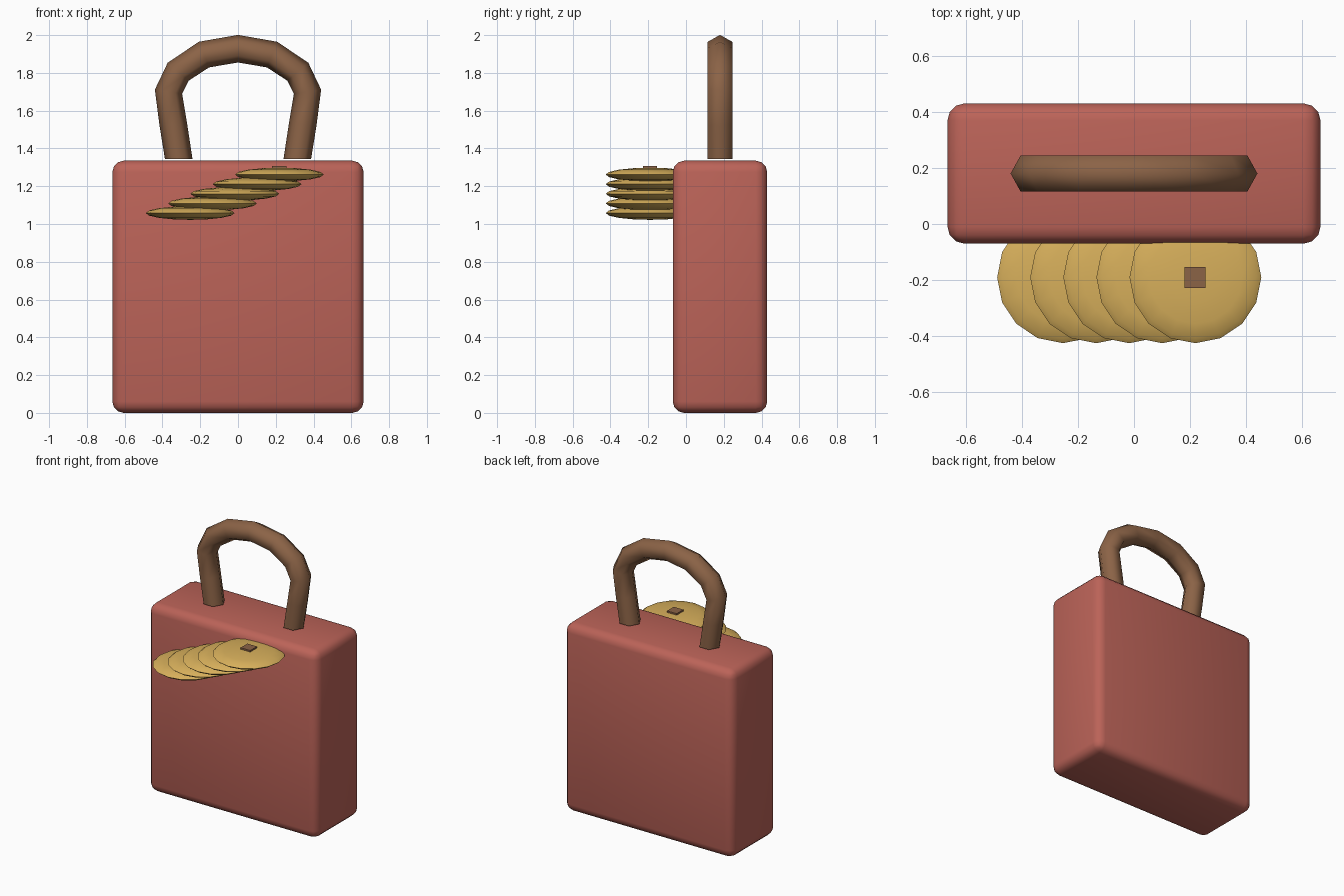
import bpy, bmesh, math
from mathutils import Vector

if "Cube" in bpy.data.objects:
    bpy.data.objects.remove(bpy.data.objects["Cube"])


def material(name, rgb):
    m = bpy.data.materials.new(name)
    m.diffuse_color = (*rgb, 1)
    m.use_nodes = True
    m.node_tree.nodes["Principled BSDF"].inputs["Base Color"].default_value = m.diffuse_color
    return m


RED = material("brick red", (0.50, 0.125, 0.098))
BROWN = material("leather brown", (0.26, 0.125, 0.062))
GOLD = material("gold", (0.68, 0.43, 0.105))


def finish(bm, name, mat, loc=(0, 0, 0), smooth=None):
    bmesh.ops.recalc_face_normals(bm, faces=bm.faces)
    me = bpy.data.meshes.new(name)
    bm.to_mesh(me)
    bm.free()
    me.materials.append(mat)
    ob = bpy.data.objects.new(name, me)
    ob.location = loc
    bpy.context.collection.objects.link(ob)
    if smooth:
        me.polygons.foreach_set("use_smooth", [True] * len(me.polygons))
        me.set_sharp_from_angle(angle=math.radians(smooth))
    return ob


def box(name, mat, loc, size, bevel=0):
    bm = bmesh.new()
    bmesh.ops.create_cube(bm, size=1)
    bmesh.ops.scale(bm, vec=size, verts=bm.verts)
    if bevel:
        bmesh.ops.bevel(bm, geom=bm.edges[:], offset=bevel, segments=3,
                        profile=0.5, affect='EDGES')
    return finish(bm, name, mat, loc, 40 if bevel else None)


# Bag body with rounded edges
box("bag_body", RED, (0, 0.18, 0.6675), (1.33, 0.5, 1.335), 0.06)

# Arched handle: six-sided tube swept along a mirrored path
half = [(0.314, 1.345), (0.343, 1.53), (0.368, 1.70), (0.317, 1.806),
        (0.18, 1.897)]
path = ([Vector((x, 0, z)) for x, z in half] + [Vector((0, 0, 1.928))]
        + [Vector((-x, 0, z)) for x, z in reversed(half)])
bm = bmesh.new()
rings = []
last = len(path) - 1
for i, p in enumerate(path):
    if i in (0, last):
        tangent = Vector((0, 0, 1 if i == 0 else -1))
    else:
        tangent = ((p - path[i - 1]).normalized()
                   + (path[i + 1] - p).normalized()).normalized()
    out = Vector((tangent.z, 0, -tangent.x))
    rings.append([bm.verts.new(p + 0.073 * (math.cos(a) * out)
                               + 0.075 * math.sin(a) * Vector((0, 1, 0)))
                  for a in (k * math.pi / 3 for k in range(6))])
for a, b in zip(rings, rings[1:]):
    for k in range(6):
        n = (k + 1) % 6
        bm.faces.new((a[k], a[n], b[n], b[k]))
bm.faces.new(rings[0])
bm.faces.new(rings[-1])
finish(bm, "handle", BROWN, (0, 0.18, 0), 65)

# Fanned row of overlapping flattened discs
for i in range(5):
    bm = bmesh.new()
    bmesh.ops.create_uvsphere(bm, u_segments=16, v_segments=8, radius=1)
    bmesh.ops.scale(bm, vec=(0.235, 0.235, 0.036), verts=bm.verts)
    finish(bm, f"disc_{i + 1}", GOLD,
           (-0.253 + 0.118 * i, -0.19, 1.058 + 0.051 * i), 60)

# Small square stud on the top disc
box("stud", BROWN, (0.218, -0.19, 1.298), (0.075, 0.075, 0.02))
